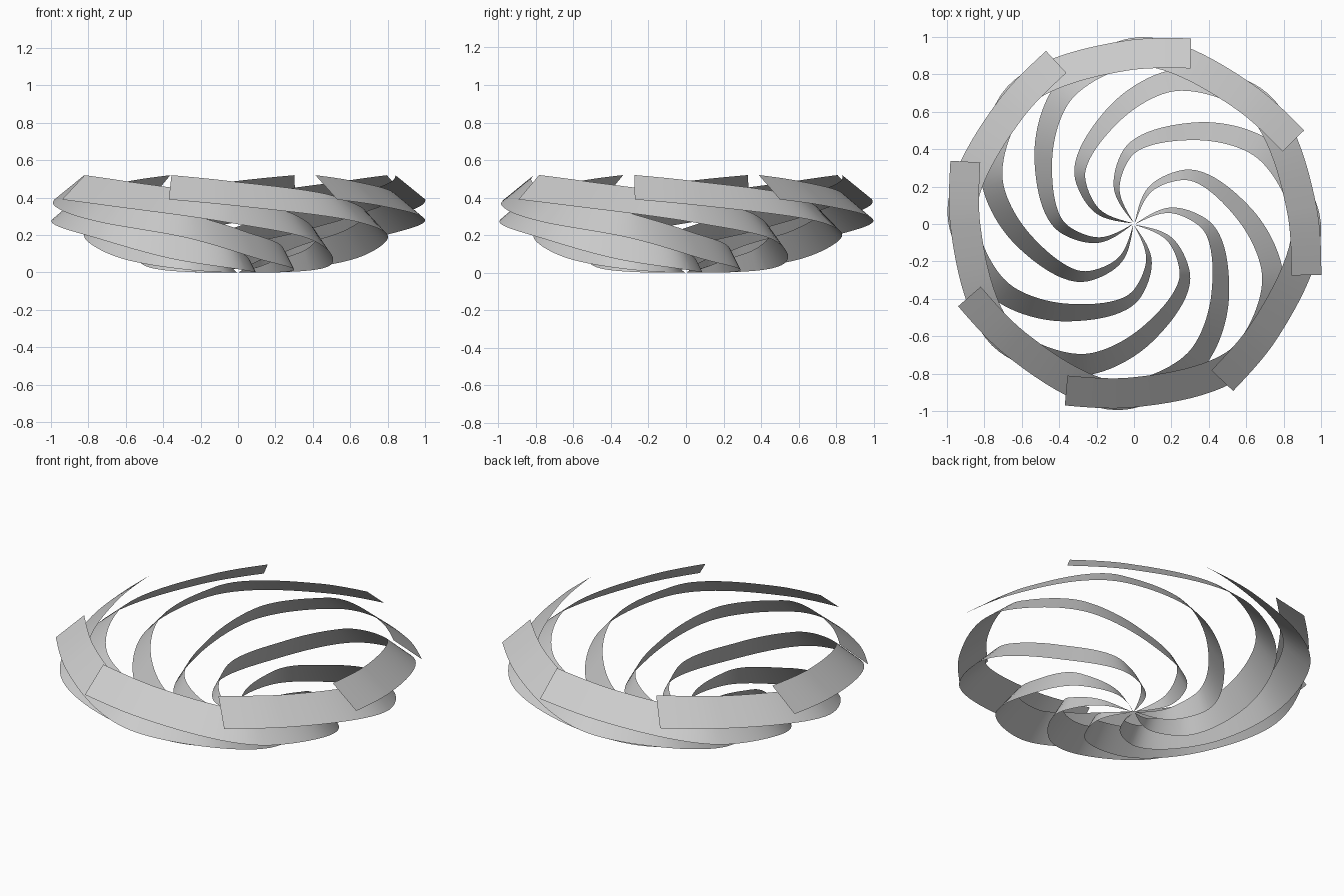
import bpy, bmesh, math
from mathutils import Vector

if "Cube" in bpy.data.objects:
    bpy.data.objects.remove(bpy.data.objects["Cube"])

# Outer edge of one strip: x, y, z, flat width, rise of the inner edge
PATH = [(0.005, 0.01, 0, 0.002, 0.0), (0.08, 0.2, 0, 0.03, 0.06),
        (0.27, 0.29, 0.012, 0.055, 0.11), (0.63, 0.08, 0.075, 0.095, 0.145),
        (0.80, -0.28, 0.18, 0.115, 0.135), (0.66, -0.742, 0.265, 0.152, 0.133),
        (0.0, -0.98, 0.355, 0.16, 0.13), (-0.37, -0.97, 0.39, 0.16, 0.13)]
COUNT, STEP, SUB = 8, math.radians(-44.06), 12


def smooth_path(rows):
    """Chord-length spline through the rows."""
    n = len(rows)
    t = [0.0]
    for a, b in zip(rows, rows[1:]):
        t.append(t[-1] + math.dist(a[:3], b[:3]))

    def slope(i, k):
        def d(j):
            return (rows[j + 1][k] - rows[j][k]) / (t[j + 1] - t[j])
        if i == 0:
            return d(0) * 1.5 - slope(1, k) * 0.5
        if i == n - 1:
            return d(n - 2) * 1.5 - slope(n - 2, k) * 0.5
        h0, h1 = t[i] - t[i - 1], t[i + 1] - t[i]
        return (d(i - 1) * h1 + d(i) * h0) / (h0 + h1)

    out = []
    for i in range(n - 1):
        h = t[i + 1] - t[i]
        for s in range(SUB + (i == n - 2)):
            u = s / SUB
            out.append([(2*u**3 - 3*u*u + 1) * rows[i][k] + (u**3 - 2*u*u + u) * h * slope(i, k)
                        + (3*u*u - 2*u**3) * rows[i + 1][k] + (u**3 - u*u) * h * slope(i + 1, k)
                        for k in range(5)])
    return out


# Ribbon mesh: inner edge is offset to the inside of the turn and raised
pts = smooth_path(PATH)
bm = bmesh.new()
prev = None
for i, (x, y, z, w, rise) in enumerate(pts):
    a, b = pts[max(i - 1, 0)], pts[min(i + 1, len(pts) - 1)]
    d = Vector((b[0] - a[0], b[1] - a[1])).normalized()
    z = max(z, 0)
    pair = (bm.verts.new((x, y, z)), bm.verts.new((x + d.y * w, y - d.x * w, z + rise)))
    if prev:
        bm.faces.new((prev[0], prev[1], pair[1], pair[0])).smooth = True
    prev = pair
bm.normal_update()
if sum(f.normal.z for f in bm.faces) < 0:
    bmesh.ops.reverse_faces(bm, faces=bm.faces[:])
mesh = bpy.data.meshes.new("spiral_strip")
bm.to_mesh(mesh)
bm.free()

# Strips fanned around the bowl
for i in range(COUNT):
    ob = bpy.data.objects.new(f"spiral_strip_{i + 1}", mesh)
    ob.rotation_euler.z = STEP * i
    bpy.context.collection.objects.link(ob)
